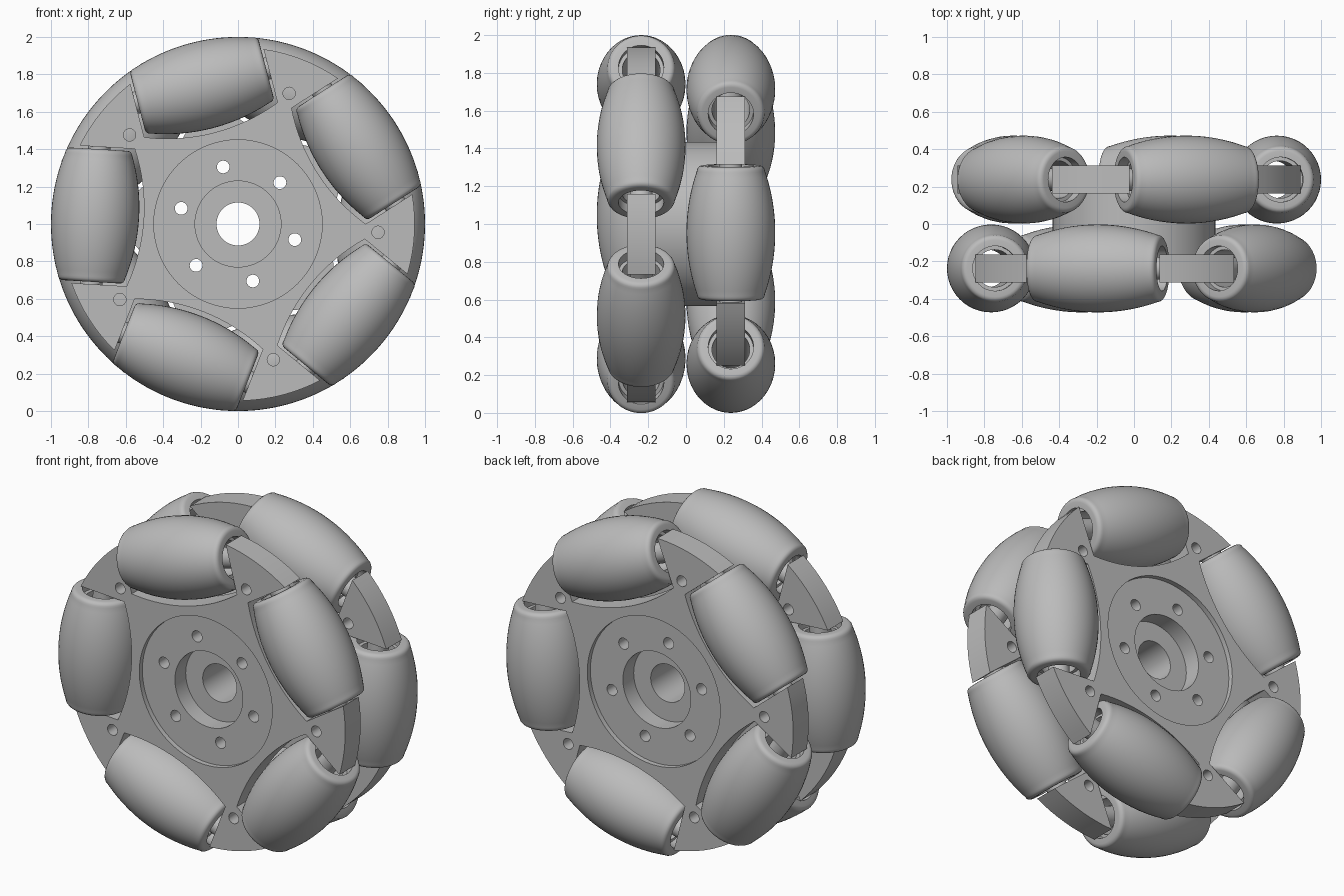
import bpy, bmesh
from math import sin, cos, pi, radians, sqrt
from mathutils import Matrix, Vector

if "Cube" in bpy.data.objects:
    bpy.data.objects.remove(bpy.data.objects["Cube"], do_unlink=True)

grey = bpy.data.materials.new("light grey")
grey.use_nodes = True
grey.diffuse_color = (0.5, 0.5, 0.5, 1)
grey.node_tree.nodes["Principled BSDF"].inputs["Base Color"].default_value = (0.5, 0.5, 0.5, 1)

ROW_Y = 0.2375       # distance of each row from the middle
HALF = 0.075         # half thickness of a plate
AXIS_R = 0.765       # distance of the roller axes from the wheel axis
ARM_R = 0.945        # outer radius of the plate arms
TURN = -3.4          # turn of the whole wheel, in degrees
CENTRE = Matrix.Translation((0, 0, 1))


def add(name, bm, matrix=Matrix()):
    bmesh.ops.recalc_face_normals(bm, faces=bm.faces)
    mesh = bpy.data.meshes.new(name)
    bm.to_mesh(mesh)
    bm.free()
    mesh.materials.append(grey)
    obj = bpy.data.objects.new(name, mesh)
    obj.matrix_world = matrix
    bpy.context.collection.objects.link(obj)
    return obj


def smooth(obj):
    bpy.ops.object.select_all(action='DESELECT')
    obj.select_set(True)
    bpy.context.view_layer.objects.active = obj
    bpy.ops.object.shade_smooth_by_angle(angle=radians(30))


def cylinder(name, radius, y0, y1, x=0, z=0, sides=64):
    bm = bmesh.new()
    place = Matrix.Translation((x, (y0 + y1) / 2, z)) @ Matrix.Rotation(pi / 2, 4, 'X')
    bmesh.ops.create_cone(bm, cap_ends=True, segments=sides, radius1=radius,
                          radius2=radius, depth=y1 - y0, matrix=place)
    return add(name, bm, CENTRE)


def cut(target, cutter):
    cutter.hide_render = True
    mod = target.modifiers.new("cut", 'BOOLEAN')
    mod.operation = 'DIFFERENCE'
    mod.solver = 'EXACT'
    mod.object = cutter
    bpy.context.view_layer.objects.active = target
    bpy.ops.object.modifier_apply(modifier=mod.name)
    bpy.data.objects.remove(cutter, do_unlink=True)


def ring_holes(target, count, ring, radius, start):
    for k in range(count):
        a = radians(start + k * 360 / count)
        cut(target, cylinder("hole_cutter", radius, -1, 1,
                             ring * cos(a), ring * sin(a), 24))


def plate(name, y, start):
    # Disc with five pockets that follow the roller shape
    bm = bmesh.new()
    verts = []
    side, steps = 0.368, 16
    edge = sqrt(ARM_R ** 2 - side ** 2)
    for k in range(5):
        a = radians(start + 72 * k)
        local = [(edge, -side)]
        for i in range(steps + 1):
            t = side * (2 * i / steps - 1)
            local.append((1.505 - sqrt(1 - t * t), t))
        local.append((edge, side))
        half_arm = radians(36) - math_angle(side, edge)
        for i in range(1, 8):
            b = radians(36) + half_arm * (i / 4 - 1)
            local.append((ARM_R * cos(b), ARM_R * sin(b)))
        for r, t in local:
            verts.append(bm.verts.new((r * cos(a) - t * sin(a), y - HALF,
                                       r * sin(a) + t * cos(a))))
    face = bm.faces.new(verts)
    out = bmesh.ops.extrude_face_region(bm, geom=[face])
    moved = [v for v in out["geom"] if isinstance(v, bmesh.types.BMVert)]
    bmesh.ops.translate(bm, verts=moved, vec=(0, 2 * HALF, 0))
    obj = add(name, bm, CENTRE)
    # Stepped recess on the outer face
    for radius, depth in ((0.45, 0.03), (0.23, 0.135)):
        if y < 0:
            span = (y - HALF - 0.1, y - HALF + depth)
        else:
            span = (y + HALF - depth, y + HALF + 0.1)
        cut(obj, cylinder("recess_cutter", radius, *span))
    cut(obj, cylinder("bore_cutter", 0.115, -1, 1))
    ring_holes(obj, 6, 0.315, 0.034, TURN - 12)
    ring_holes(obj, 5, 0.75, 0.033, start + 36)
    smooth(obj)


def math_angle(t, r):
    return Vector((1, 0)).angle(Vector((r, t)))


def lathe(name, profile, matrix, closed):
    # Spin (radius, height) points about the local z axis
    bm = bmesh.new()
    verts = [bm.verts.new((r, 0, h)) for r, h in profile]
    edges = [bm.edges.new(p) for p in zip(verts, verts[1:])]
    if closed:
        edges.append(bm.edges.new((verts[-1], verts[0])))
    bmesh.ops.spin(bm, geom=verts + edges, cent=(0, 0, 0), axis=(0, 0, 1),
                   angle=2 * pi, steps=48, use_duplicate=False)
    bmesh.ops.remove_doubles(bm, verts=bm.verts, dist=0.0001)
    smooth(add(name, bm, matrix))


# Barrel outline with rounded rims and a stepped hole
LENGTH, FILLET = 0.355, 0.028
barrel = []
for i in range(25):
    h = (LENGTH - FILLET) * (i / 12 - 1)
    barrel.append((sqrt(1 - h * h) - AXIS_R, h))
rim = barrel[-1][0] - FILLET
corner = [(rim + FILLET * cos(radians(b)), LENGTH - FILLET + FILLET * sin(radians(b)))
          for b in (22, 45, 68, 90)]
bore = [(0.12, LENGTH), (0.12, 0.3), (0.1, 0.3)]
end = corner + bore
roller = barrel + end + [(r, -h) for r, h in reversed(end)]
axle = [(0, -0.38), (0.06, -0.38), (0.06, 0.38), (0, 0.38)]

# Two rows, the front one turned by half a step
for row, y, start in (("front", -ROW_Y, TURN + 36), ("back", ROW_Y, TURN)):
    plate(row + "_plate", y, start)
    for k in range(5):
        turn = Matrix.Rotation(-radians(start + 72 * k), 4, 'Y')
        place = Matrix.Translation((0, y, 1)) @ turn @ Matrix.Translation((AXIS_R, 0, 0))
        lathe(f"{row}_roller_{k + 1}", roller, place, True)
        lathe(f"{row}_axle_{k + 1}", axle, place, False)

# Hub between the plates
hub = cylinder("hub", 0.435, HALF - ROW_Y, ROW_Y - HALF)
cut(hub, cylinder("bore_cutter", 0.115, -1, 1))
ring_holes(hub, 6, 0.315, 0.034, TURN - 12)
smooth(hub)
